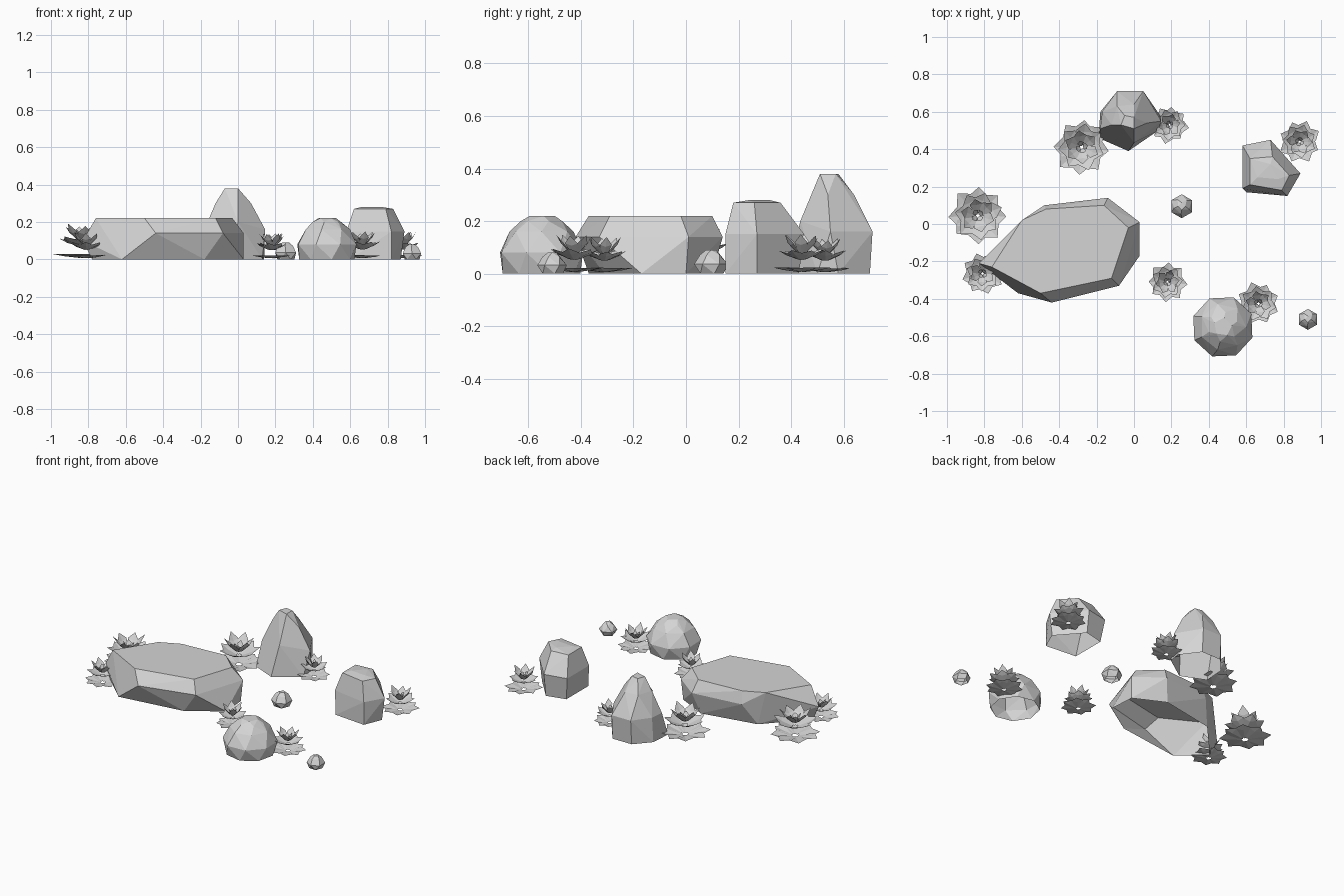
import bpy, bmesh, math, random
from mathutils import Vector

random.seed(4)
old = bpy.data.objects.get("Cube")
if old:
    bpy.data.objects.remove(old, do_unlink=True)

grey = bpy.data.materials.new("pale_grey")
grey.use_nodes = True
COLOUR = (0.66, 0.66, 0.66, 1)
grey.diffuse_color = COLOUR
grey.node_tree.nodes["Principled BSDF"].inputs["Base Color"].default_value = COLOUR


def finish(name, bm):
    mesh = bpy.data.meshes.new(name)
    bm.to_mesh(mesh)
    bm.free()
    mesh.materials.append(grey)
    obj = bpy.data.objects.new(name, mesh)
    bpy.context.collection.objects.link(obj)
    return obj


def faceted_rock(name, points):
    """Flat-faced boulder: the convex hull of a few corner points, open underneath."""
    bm = bmesh.new()
    for p in points:
        bm.verts.new(p)
    hull = bmesh.ops.convex_hull(bm, input=bm.verts[:])
    spare = {g for g in hull["geom_interior"] + hull["geom_unused"]
             if isinstance(g, bmesh.types.BMVert)}
    bmesh.ops.delete(bm, geom=list(spare), context="VERTS")
    bmesh.ops.dissolve_limit(bm, angle_limit=math.radians(4),
                             verts=bm.verts[:], edges=bm.edges[:])
    bmesh.ops.recalc_face_normals(bm, faces=bm.faces[:])
    floor = [f for f in bm.faces if max(v.co.z for v in f.verts) < 0.001]
    bmesh.ops.delete(bm, geom=floor, context="FACES")
    return finish(name, bm)


def levels(outlines):
    """Corner points from outlines listed by height."""
    return [(x, y, z) for z, ring in outlines.items() for x, y in ring]


def rings(x, y, radii):
    """Corner points on stacked rings: height, radius, count, turn."""
    pts = []
    for z, r, n, turn in radii:
        for i in range(n):
            a = math.radians(turn) + math.tau * i / n
            pts.append((x + r * math.cos(a), y + r * math.sin(a), z))
    return pts


# Long flat-topped boulder
faceted_rock("long_boulder", levels({
    0.22: [(-0.03, -0.02), (-0.12, -0.29), (-0.50, -0.37), (-0.76, -0.23),
           (-0.60, 0.02), (-0.47, 0.08), (-0.16, 0.10)],
    0.14: [(0.03, 0.01), (-0.08, -0.33), (-0.44, -0.42), (-0.14, 0.14), (-0.48, 0.10)],
    0.10: [(-0.83, -0.21)],
    0: [(0.03, -0.17), (-0.18, -0.31), (-0.62, -0.37), (-0.78, -0.22),
        (-0.55, 0.03), (-0.18, 0.10), (0.02, 0)]}))

# Tall boulder
faceted_rock("tall_boulder", levels({
    0: [(-0.19, 0.46), (-0.03, 0.39), (0.13, 0.50), (0.14, 0.58),
        (0.05, 0.70), (-0.09, 0.70), (-0.18, 0.60)],
    0.16: [(0.145, 0.55), (0.05, 0.71), (-0.09, 0.71), (-0.17, 0.60), (-0.18, 0.51)],
    0.20: [(0, 0.435)],
    0.30: [(-0.12, 0.53), (0.07, 0.54), (0, 0.64), (-0.09, 0.63)],
    0.38: [(-0.07, 0.53), (0, 0.51), (0, 0.57), (-0.05, 0.58)]}))

# Blocky boulder
faceted_rock("blocky_boulder", levels({
    0: [(0.60, 0.17), (0.82, 0.15), (0.87, 0.27), (0.73, 0.43), (0.60, 0.40)],
    0.15: [(0.58, 0.19), (0.82, 0.15), (0.89, 0.27), (0.73, 0.45), (0.58, 0.42)],
    0.27: [(0.62, 0.21), (0.79, 0.18), (0.83, 0.26), (0.74, 0.36), (0.62, 0.35)],
    0.28: [(0.66, 0.25), (0.77, 0.24), (0.73, 0.32)]}))

# Round boulder
faceted_rock("round_boulder", rings(0.475, -0.55, [
    (0, 0.15, 8, 10), (0.08, 0.168, 8, 25), (0.16, 0.125, 7, 0),
    (0.20, 0.08, 6, 20), (0.22, 0.05, 5, 10)]))

# Pebbles
for name, x, y, r, h in (("middle_pebble", 0.255, 0.095, 0.064, 0.09),
                         ("front_pebble", 0.93, -0.51, 0.056, 0.08)):
    faceted_rock(name, rings(x, y, [
        (0, r * 0.75, 5, 15), (h * 0.4, r, 6, 30),
        (h * 0.8, r * 0.65, 5, 50), (h, r * 0.3, 4, 0)]))


def leaf(bm, origin, angle, start, length, half, low, high):
    """Pointed leaf folded along its midrib, bending upward from low to high."""
    out = Vector((math.cos(angle), math.sin(angle), 0))
    side = Vector((-out.y, out.x, 0))

    def at(t, s, lift):
        z = low + (high - low) * t ** 1.5 + lift
        return bm.verts.new(origin + out * (start + length * t) + side * s + Vector((0, 0, z)))

    crease = half * 0.2
    base, rib, tip = at(0, 0, 0), at(0.6, 0, 0), at(1, 0, 0)
    for sign in (1, -1):
        inner = at(0.1, sign * half * 0.45, crease * 0.4)
        edge = at(0.64, sign * half, crease)
        for corners in ((base, rib, edge, inner), (rib, tip, edge)):
            bm.faces.new(corners if sign > 0 else corners[::-1])


# Leaf layers as shares of plant radius and height: count, start, reach, width, low, high
LAYERS = [
    (8, 0.10, 1.0, 0.32, 0.04, 0.15),
    (7, 0.08, 0.82, 0.27, 0.34, 0.62),
    (6, 0.06, 0.60, 0.21, 0.48, 0.97),
    (4, 0.04, 0.22, 0.11, 0.54, 0.80),
]


def plant(name, x, y, radius, height):
    bm = bmesh.new()
    origin = Vector((x, y, 0))
    for count, start, reach, half, low, high in LAYERS:
        turn = random.uniform(0, math.tau)
        for i in range(count):
            vary = random.uniform(0.9, 1.0)
            leaf(bm, origin, turn + math.tau * i / count + random.uniform(-0.08, 0.08),
                 start * radius, (reach * vary - start) * radius,
                 half * radius, low * height, high * height * vary)
    return finish(name, bm)


# Leafy plants beside the boulders
for name, x, y, radius, height in (
        ("back_large_plant", -0.28, 0.41, 0.16, 0.2),
        ("right_large_plant", -0.835, 0.045, 0.165, 0.2),
        ("right_small_plant", -0.81, -0.265, 0.118, 0.15),
        ("back_small_plant", 0.19, 0.53, 0.105, 0.145),
        ("middle_small_plant", 0.178, -0.31, 0.11, 0.145),
        ("front_small_plant", 0.665, -0.425, 0.12, 0.155),
        ("left_small_plant", 0.885, 0.44, 0.118, 0.155)):
    plant(name, x, y, radius, height)
